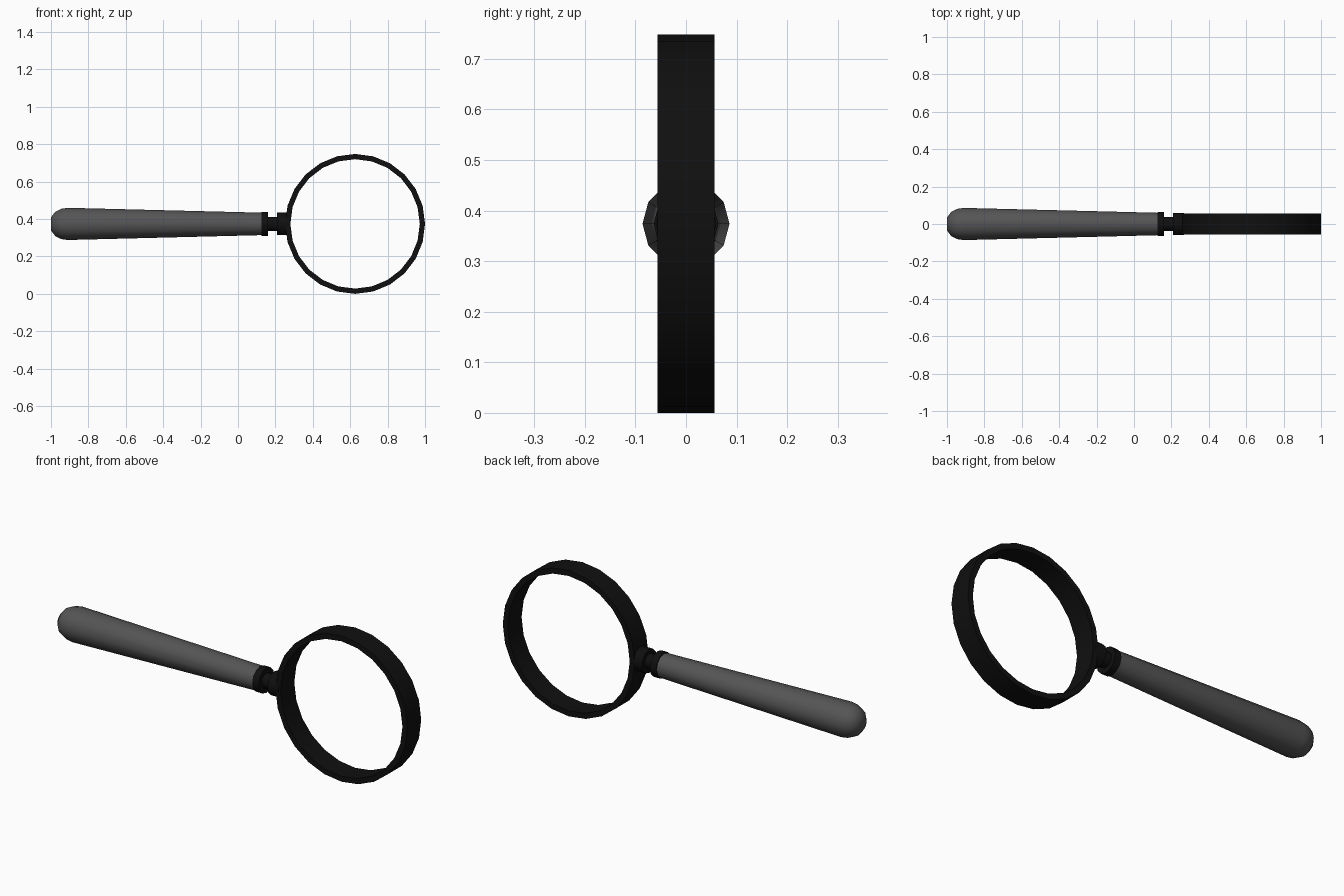
import bpy, bmesh, math
from mathutils import Matrix, Vector

if "Cube" in bpy.data.objects:
    bpy.data.objects.remove(bpy.data.objects["Cube"])

Z = 0.374  # height of the handle axis and lens centre


def material(name, rgb):
    m = bpy.data.materials.new(name)
    m.diffuse_color = (*rgb, 1)
    m.use_nodes = True
    m.node_tree.nodes["Principled BSDF"].inputs["Base Color"].default_value = m.diffuse_color
    return m


def lathe(name, profile, sides, matrix, mat, closed=False):
    """Spin (radius, height) points about local z, then place with matrix."""
    bm = bmesh.new()
    rings = []
    for r, h in profile:
        rings.append([bm.verts.new((r * math.cos(math.tau * i / sides),
                                    r * math.sin(math.tau * i / sides), h))
                      for i in range(sides)])
    pairs = list(zip(rings, rings[1:]))
    if closed:
        pairs.append((rings[-1], rings[0]))
    else:
        bm.faces.new(rings[0][::-1])
        bm.faces.new(rings[-1])
    for a, b in pairs:
        for i in range(sides):
            j = (i + 1) % sides
            bm.faces.new((a[i], a[j], b[j], b[i]))
    bmesh.ops.recalc_face_normals(bm, faces=bm.faces[:])
    mesh = bpy.data.meshes.new(name)
    bm.to_mesh(mesh)
    bm.free()
    mesh.materials.append(mat)
    ob = bpy.data.objects.new(name, mesh)
    ob.matrix_world = matrix
    bpy.context.collection.objects.link(ob)
    bpy.ops.object.select_all(action='DESELECT')
    ob.select_set(True)
    bpy.context.view_layer.objects.active = ob
    bpy.ops.object.shade_smooth_by_angle(angle=math.radians(40))
    return ob


black = material("black_metal", (0.005, 0.005, 0.005))
grey = material("dark_grey_grip", (0.09, 0.09, 0.093))

along_x = Matrix.Translation((0, 0, Z)) @ Matrix.Rotation(math.pi / 2, 4, 'Y')
along_y = Matrix.Translation((0.626, 0, Z)) @ Matrix.Rotation(math.pi / 2, 4, 'X')

# Tapered grip with rounded butt
lathe("handle", [(0.035, -1.0), (0.065, -0.977), (0.081, -0.945),
                 (0.086, -0.91), (0.060, 0.127)], 12, along_x, grey)

# Stepped ferrule: collar, narrow neck, collar meeting the rim
lathe("ferrule", [(0.064, 0.125), (0.064, 0.161), (0.038, 0.161),
                  (0.038, 0.208), (0.060, 0.208), (0.060, 0.268)],
      12, along_x, black)

# Open lens rim
lathe("lens_rim", [(0.374, -0.056), (0.374, 0.056),
                   (0.346, 0.056), (0.346, -0.056)], 24, along_y, black, closed=True)
